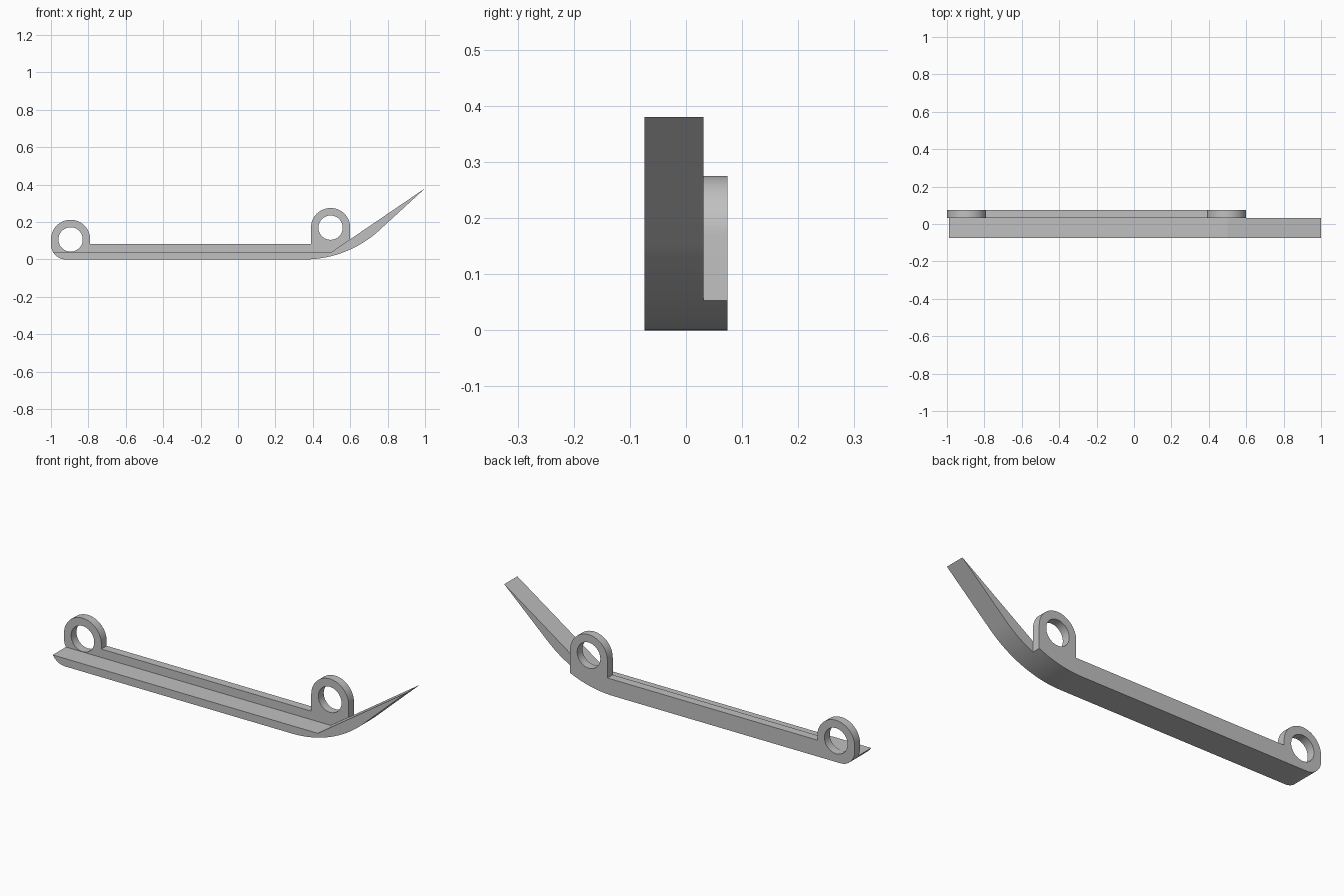
import bpy
from math import sin, cos, radians

cube = bpy.data.objects.get("Cube")
if cube:
    bpy.data.objects.remove(cube, do_unlink=True)

grey = bpy.data.materials.new("plain grey")
grey.use_nodes = True
colour = (0.53, 0.53, 0.53, 1)
grey.diffuse_color = colour
grey.node_tree.nodes["Principled BSDF"].inputs["Base Color"].default_value = colour

FRONT, STEP, BACK = -0.074, 0.031, 0.074
LUG, HOLE, BEND = 0.105, 0.065, 0.593
REAR_EYE, FRONT_EYE = (-0.895, 0.107), (0.495, 0.17)


def arc(centre, radius, start, end, steps=24):
    """Points along an arc, angles in degrees."""
    angles = [radians(start + (end - start) * i / steps) for i in range(steps + 1)]
    return [(centre[0] + radius * cos(a), centre[1] + radius * sin(a)) for a in angles]


def plate(name, loops, y0, y1):
    """Extrude closed side outlines (later loops are holes) from y0 to y1."""
    curve = bpy.data.curves.new(name, "CURVE")
    curve.dimensions = "2D"
    curve.fill_mode = "BOTH"
    curve.extrude = (y1 - y0) / 2
    for points in loops:
        spline = curve.splines.new("POLY")
        spline.points.add(len(points) - 1)
        for p, (x, z) in zip(spline.points, points):
            p.co = (x, z, 0, 1)
        spline.use_cyclic_u = True
    curve.materials.append(grey)
    obj = bpy.data.objects.new(name, curve)
    bpy.context.collection.objects.link(obj)
    obj.rotation_euler.x = radians(90)
    obj.location.y = (y0 + y1) / 2
    bpy.ops.object.select_all(action="DESELECT")
    obj.select_set(True)
    bpy.context.view_layer.objects.active = obj
    bpy.ops.object.convert(target="MESH")
    bpy.ops.object.shade_smooth_by_angle(angle=radians(30))
    return bpy.context.object


# Runner with a rounded heel and an upswept pointed tip
bend_centre = (0.355, BEND)
heel = (-0.92, 0.08)
runner = arc(heel, 0.08, 210, 270, 12)
runner += arc(bend_centre, BEND, 270, 312.5)
runner += [(1.0, 0.38), (0.5, 0.04)]
plate("runner", [runner], FRONT, STEP)

# Rear flange with two upright mounting eyes
flange = arc(heel, 0.08, 180, 270, 16)
flange += arc(bend_centre, BEND, 270, 294.4, 14)
flange += arc(FRONT_EYE, LUG, 0, 180, 32)
flange += [(FRONT_EYE[0] - LUG, 0.083), (REAR_EYE[0] + LUG, 0.083)]
flange += arc(REAR_EYE, LUG, 0, 180, 32)
holes = [arc(eye, HOLE, 0, 352.5, 47) for eye in (REAR_EYE, FRONT_EYE)]
plate("mounting_flange", [flange] + holes, STEP, BACK)
